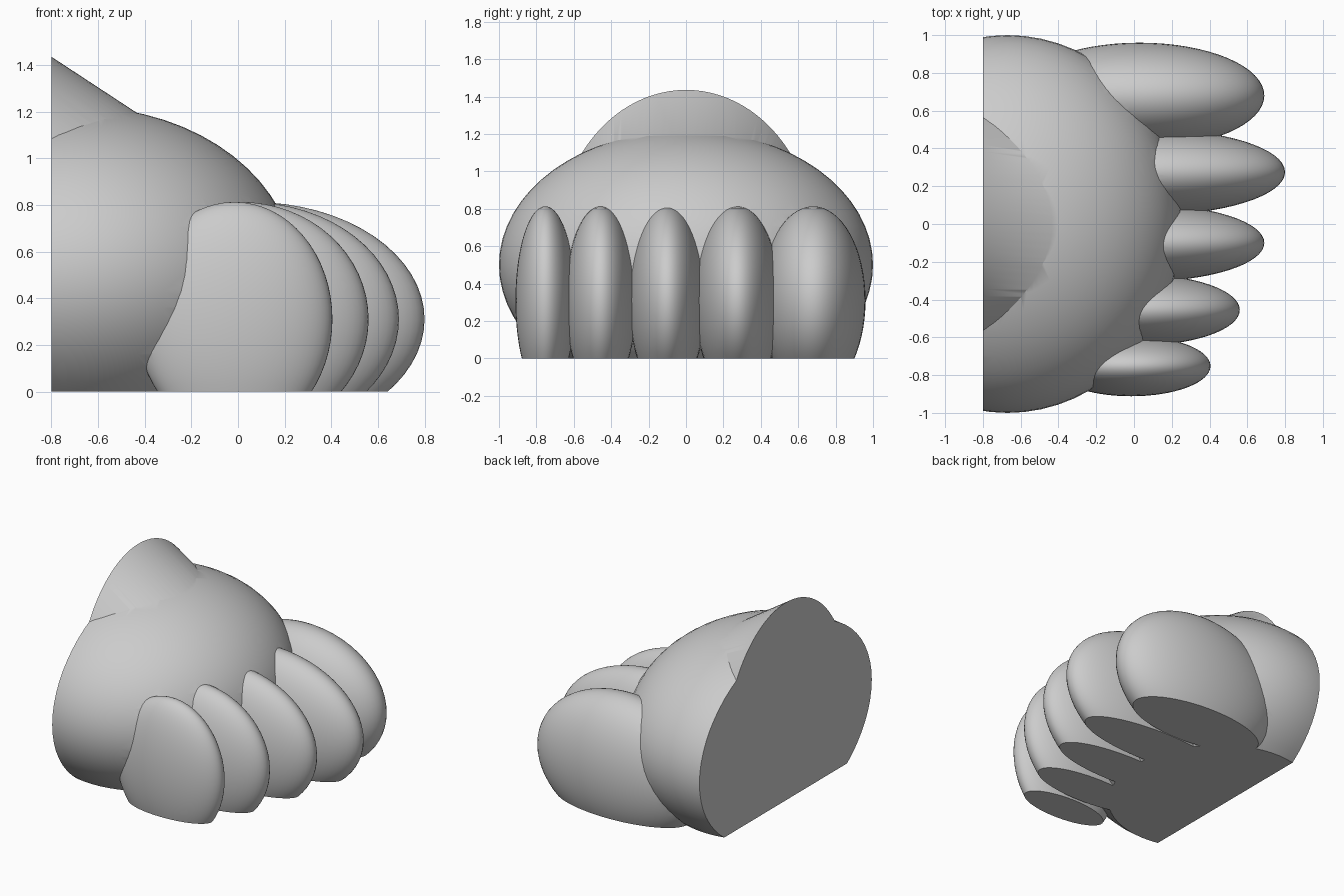
import bpy
import bmesh
import math
from mathutils import Matrix, Vector

cube = bpy.data.objects.get("Cube")
if cube:
    bpy.data.objects.remove(cube, do_unlink=True)

# One plain grey for the whole foot
grey = bpy.data.materials.new("plain grey")
grey.use_nodes = True
colour = (0.6, 0.6, 0.6, 1)
grey.diffuse_color = colour
grey.node_tree.nodes["Principled BSDF"].inputs["Base Color"].default_value = colour


def add_object(name, bm):
    mesh = bpy.data.meshes.new(name)
    bm.to_mesh(mesh)
    bm.free()
    obj = bpy.data.objects.new(name, mesh)
    mesh.materials.append(grey)
    bpy.context.collection.objects.link(obj)
    return obj


def ellipsoid(name, centre, radii):
    bm = bmesh.new()
    bmesh.ops.create_uvsphere(
        bm, u_segments=64, v_segments=32, radius=1,
        matrix=Matrix.Translation(centre) @ Matrix.Diagonal((*radii, 1)))
    return add_object(name, bm)


def tube(name, start, end, radius):
    start, end = Vector(start), Vector(end)
    axis = end - start
    turn = axis.to_track_quat('Z', 'Y').to_matrix().to_4x4()
    bm = bmesh.new()
    bmesh.ops.create_cone(
        bm, cap_ends=True, segments=96, radius1=radius, radius2=radius,
        depth=axis.length, matrix=Matrix.Translation((start + end) / 2) @ turn)
    return add_object(name, bm)


# Rounded foot and the sloping ankle
foot = ellipsoid("foot", (-0.67, 0, 0.5), (0.92, 1.0, 0.72))
parts = [tube("ankle", (-1.6, 0, 1.135), (-0.38, 0, 0.335), 0.69)]

# Toes: y position, tip x, length radius, width radius
toes = [
    ("big_toe", 0.68, 0.69, 0.66, 0.28),
    ("second_toe", 0.275, 0.80, 0.74, 0.23),
    ("third_toe", -0.10, 0.69, 0.65, 0.205),
    ("fourth_toe", -0.455, 0.56, 0.55, 0.19),
    ("little_toe", -0.752, 0.405, 0.42, 0.16),
]
for name, y, tip, length, width in toes:
    parts.append(ellipsoid(name, (tip - length, y, 0.31), (length, width, 0.503)))

# Join everything into one skin
for part in parts:
    union = foot.modifiers.new("join " + part.name, 'BOOLEAN')
    union.operation = 'UNION'
    union.solver = 'EXACT'
    union.object = part
bpy.context.view_layer.objects.active = foot
foot.select_set(True)
for name in [m.name for m in foot.modifiers]:
    bpy.ops.object.modifier_apply(modifier=name)
for part in parts:
    bpy.data.objects.remove(part, do_unlink=True)

# Flat sole and flat back
bm = bmesh.new()
bm.from_mesh(foot.data)
for point, normal in (((0, 0, 0), (0, 0, -1)), ((-0.8, 0, 0), (-1, 0, 0))):
    cut = bmesh.ops.bisect_plane(
        bm, geom=bm.verts[:] + bm.edges[:] + bm.faces[:], dist=1e-5,
        plane_co=point, plane_no=normal, clear_outer=True)
    rim = [e for e in cut["geom_cut"] if isinstance(e, bmesh.types.BMEdge)]
    bmesh.ops.triangle_fill(bm, edges=rim, use_beauty=True, normal=normal)
bmesh.ops.recalc_face_normals(bm, faces=bm.faces[:])
for face in bm.faces:
    face.material_index = 0
bm.to_mesh(foot.data)
bm.free()

bpy.ops.object.shade_smooth_by_angle(angle=math.radians(30))
